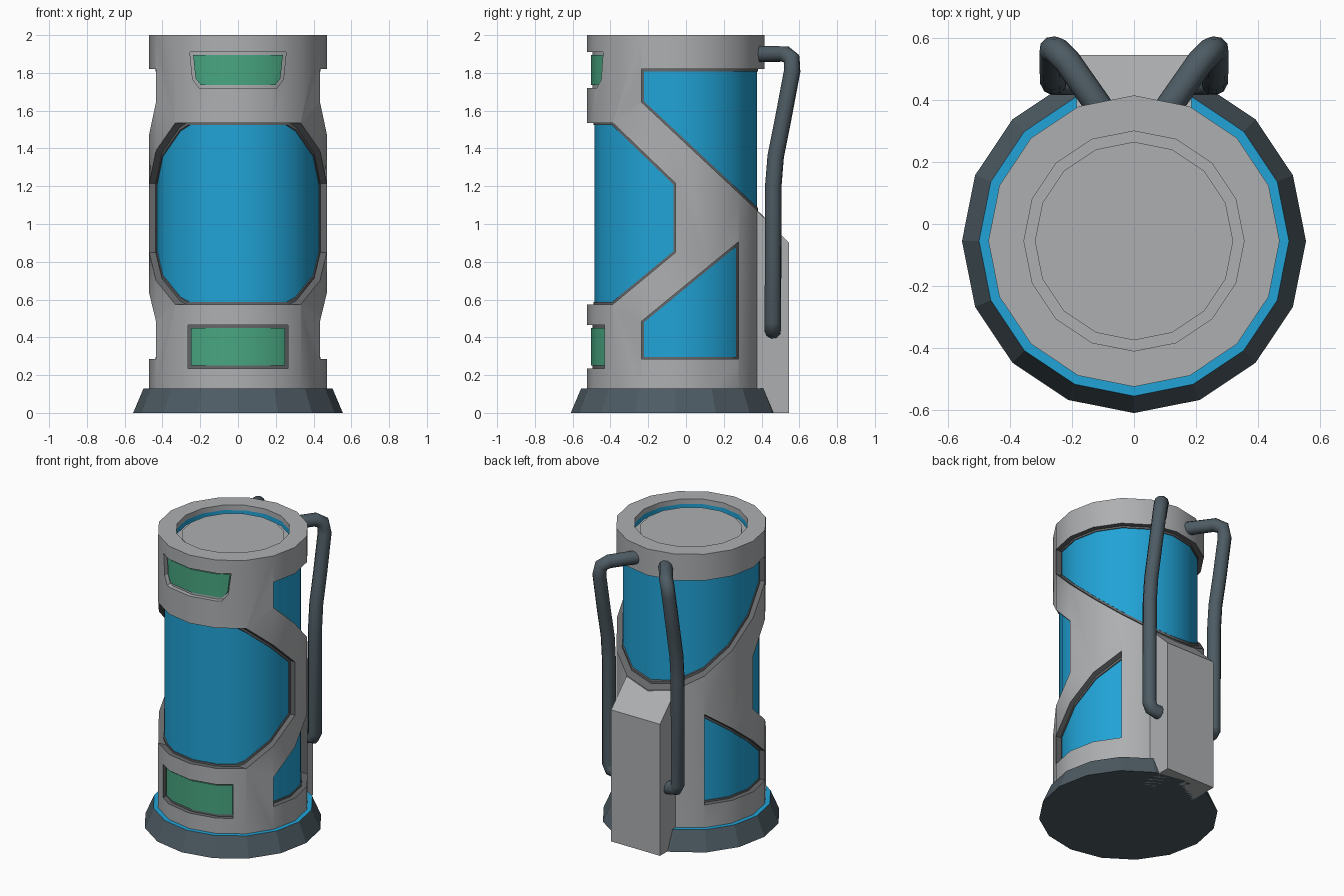
import bpy, bmesh, math
from mathutils import Vector

if "Cube" in bpy.data.objects:
    bpy.data.objects.remove(bpy.data.objects["Cube"])

CY = -0.055   # y of the cylinder axis
SIDES = 16


def mat(name, rgb):
    m = bpy.data.materials.new(name)
    m.diffuse_color = (*rgb, 1)
    m.use_nodes = True
    m.node_tree.nodes["Principled BSDF"].inputs["Base Color"].default_value = m.diffuse_color
    return m


GREY = mat("light grey", (0.42, 0.43, 0.44))
FRAME = mat("frame grey", (0.13, 0.135, 0.14))
DARK = mat("dark slate", (0.075, 0.105, 0.125))
BLUE = mat("blue", (0.015, 0.37, 0.68))
GREEN = mat("green", (0.065, 0.38, 0.22))


def finish(name, bm, mats):
    bmesh.ops.recalc_face_normals(bm, faces=bm.faces)
    me = bpy.data.meshes.new(name)
    bm.to_mesh(me)
    bm.free()
    for m in mats:
        me.materials.append(m)
    ob = bpy.data.objects.new(name, me)
    bpy.context.collection.objects.link(ob)
    return ob


def lathe(name, profile, mats, ring=False, seg_mat={}):
    """Turn an (r, z) profile; ring closes the profile, otherwise the ends get caps."""
    bm = bmesh.new()
    rows = []
    for r, z in profile:
        rows.append([bm.verts.new((r * math.cos(2 * math.pi * i / SIDES),
                                   CY + r * math.sin(2 * math.pi * i / SIDES), z))
                     for i in range(SIDES)])
    n = len(rows)
    for k in range(n if ring else n - 1):
        a, b = rows[k], rows[(k + 1) % n]
        for i in range(SIDES):
            j = (i + 1) % SIDES
            f = bm.faces.new((a[i], a[j], b[j], b[i]))
            f.material_index = seg_mat.get(k, 0)
    if not ring:
        bm.faces.new(rows[0]).material_index = seg_mat.get("first", 0)
        bm.faces.new(rows[-1]).material_index = seg_mat.get("last", 0)
    return finish(name, bm, mats)


def prism(name, pts, axis, lo, hi, mats, index=0):
    """Extrude a 2D outline along x (points are y,z) or y (points are x,z)."""
    bm = bmesh.new()
    put = (lambda p, d: (d, p[0], p[1])) if axis == "x" else (lambda p, d: (p[0], d, p[1]))
    a = [bm.verts.new(put(p, lo)) for p in pts]
    b = [bm.verts.new(put(p, hi)) for p in pts]
    bm.faces.new(a)
    bm.faces.new(b)
    for i in range(len(pts)):
        j = (i + 1) % len(pts)
        bm.faces.new((a[i], a[j], b[j], b[i]))
    for f in bm.faces:
        f.material_index = index
    return finish(name, bm, mats)


def inset(pts, d):
    """Shrink a convex outline by moving every side inwards by d."""
    c = sum((Vector(p) for p in pts), Vector((0, 0))) / len(pts)
    lines = []
    for i, p in enumerate(pts):
        p, q = Vector(p), Vector(pts[(i + 1) % len(pts)])
        nrm = Vector((-(q - p).y, (q - p).x)).normalized()
        if nrm.dot(c - p) < 0:
            nrm = -nrm
        lines.append((nrm, nrm.dot(p) + d))
    out = []
    for i in range(len(pts)):
        (n1, k1), (n2, k2) = lines[i - 1], lines[i]
        det = n1.x * n2.y - n1.y * n2.x
        out.append(((k1 * n2.y - k2 * n1.y) / det, (n1.x * k2 - n2.x * k1) / det))
    return out


def boolean(ob, cutter, op="DIFFERENCE"):
    mod = ob.modifiers.new("cut", "BOOLEAN")
    mod.operation = op
    mod.solver = "EXACT"
    mod.object = cutter
    bpy.context.view_layer.objects.active = ob
    bpy.ops.object.modifier_apply(modifier=mod.name)
    bpy.data.objects.remove(cutter, do_unlink=True)


def smooth(ob):
    bpy.ops.object.select_all(action="DESELECT")
    ob.select_set(True)
    bpy.context.view_layer.objects.active = ob
    bpy.ops.object.shade_smooth_by_angle(angle=math.radians(30))


# Base skirt with a blue upper face, and the blue core
lathe("base", [(0.555, 0), (0.50, 0.13)], [DARK, BLUE], seg_mat={"last": 1})
smooth(lathe("core", [(0.43, 0.1), (0.43, 1.9)], [BLUE]))

# Outer shell with its rim, and a thin liner that edges the windows
shell = lathe("shell", [(0.425, 0.1), (0.47, 0.1), (0.47, 2), (0.355, 2), (0.355, 1.965),
                        (0.355, 1.93), (0.425, 1.93)],
              [GREY, FRAME, BLUE], ring=True, seg_mat={4: 2})
liner = lathe("window_liner", [(0.426, 0.14), (0.436, 0.14), (0.436, 1.92), (0.426, 1.92)],
              [FRAME], ring=True)

# Windows, drawn in the side view and cut straight through
windows = [
    [(-0.7, 1.535), (-0.387, 1.535), (-0.055, 1.215), (-0.055, 0.85), (-0.387, 0.575), (-0.7, 0.575)],
    [(-0.235, 1.82), (-0.235, 1.645), (0.7, 0.77), (0.7, 1.82)],
    [(-0.235, 0.485), (-0.235, 0.285), (0.277, 0.285), (0.277, 0.905)],
]
for w in windows:
    boolean(shell, prism("cutter", w, "x", -0.7, 0.7, [GREY, FRAME], 1))
    boolean(liner, prism("cutter", inset(w, 0.012), "x", -0.7, 0.7, [FRAME]))

# Recessed front displays: hole, backing frame and green plate
displays = [
    ("upper_display", [(-0.255, 1.91), (-0.24, 1.765), (-0.205, 1.72), (0.205, 1.72),
                       (0.24, 1.765), (0.255, 1.91)], GREY, 0),
    ("lower_display", [(-0.265, 0.235), (0.265, 0.235), (0.265, 0.465), (-0.265, 0.465)], FRAME, 1),
]
for name, pts, fm, idx in displays:
    boolean(shell, prism("cutter", pts, "y", -0.8, -0.3, [GREY, FRAME], idx))
    z0, z1 = min(p[1] for p in pts) - 0.05, max(p[1] for p in pts) + 0.05
    for part, r, d, m in (("_frame", 0.441, -0.002, fm), ("_plate", 0.448, 0.016, GREEN)):
        ob = lathe(name + part, [(0.41, z0), (r, z0), (r, z1), (0.41, z1)], [m], ring=True)
        boolean(ob, prism("cutter", inset(pts, d), "y", -0.8, -0.3, [m]), "INTERSECT")
        smooth(ob)
smooth(shell)
smooth(liner)

# Sunken lid inside the rim
lathe("lid", [(0.426, 1.902), (0.426, 1.906), (0.32, 1.906), (0.32, 1.958)], [GREY])

# Box on the back with a sloping top
prism("back_box", [(0.3, 0), (0.545, 0), (0.545, 0.9), (0.375, 1.07), (0.3, 1.07)],
      "x", -0.185, 0.185, [GREY])

# Pair of hoses from the rim down to the box
path = [(0.11, 0.375, 1.9), (0.215, 0.525, 1.9), (0.25, 0.56, 1.875), (0.262, 0.562, 1.81),
        (0.262, 0.515, 1.56), (0.26, 0.475, 1.36), (0.26, 0.462, 1.2), (0.26, 0.46, 0.48),
        (0.245, 0.46, 0.445), (0.17, 0.46, 0.435)]
for side, s in (("right", 1), ("left", -1)):
    cu = bpy.data.curves.new(side + "_hose", "CURVE")
    cu.dimensions = "3D"
    cu.bevel_depth = 0.044
    cu.bevel_resolution = 3
    cu.use_fill_caps = True
    sp = cu.splines.new("POLY")
    sp.points.add(len(path) - 1)
    for pt, (x, y, z) in zip(sp.points, path):
        pt.co = (s * x, y, z, 1)
    cu.materials.append(DARK)
    ob = bpy.data.objects.new(side + "_hose", cu)
    bpy.context.collection.objects.link(ob)
    bpy.ops.object.select_all(action="DESELECT")
    ob.select_set(True)
    bpy.context.view_layer.objects.active = ob
    bpy.ops.object.convert(target="MESH")
    bpy.ops.object.shade_smooth_by_angle(angle=math.radians(50))
